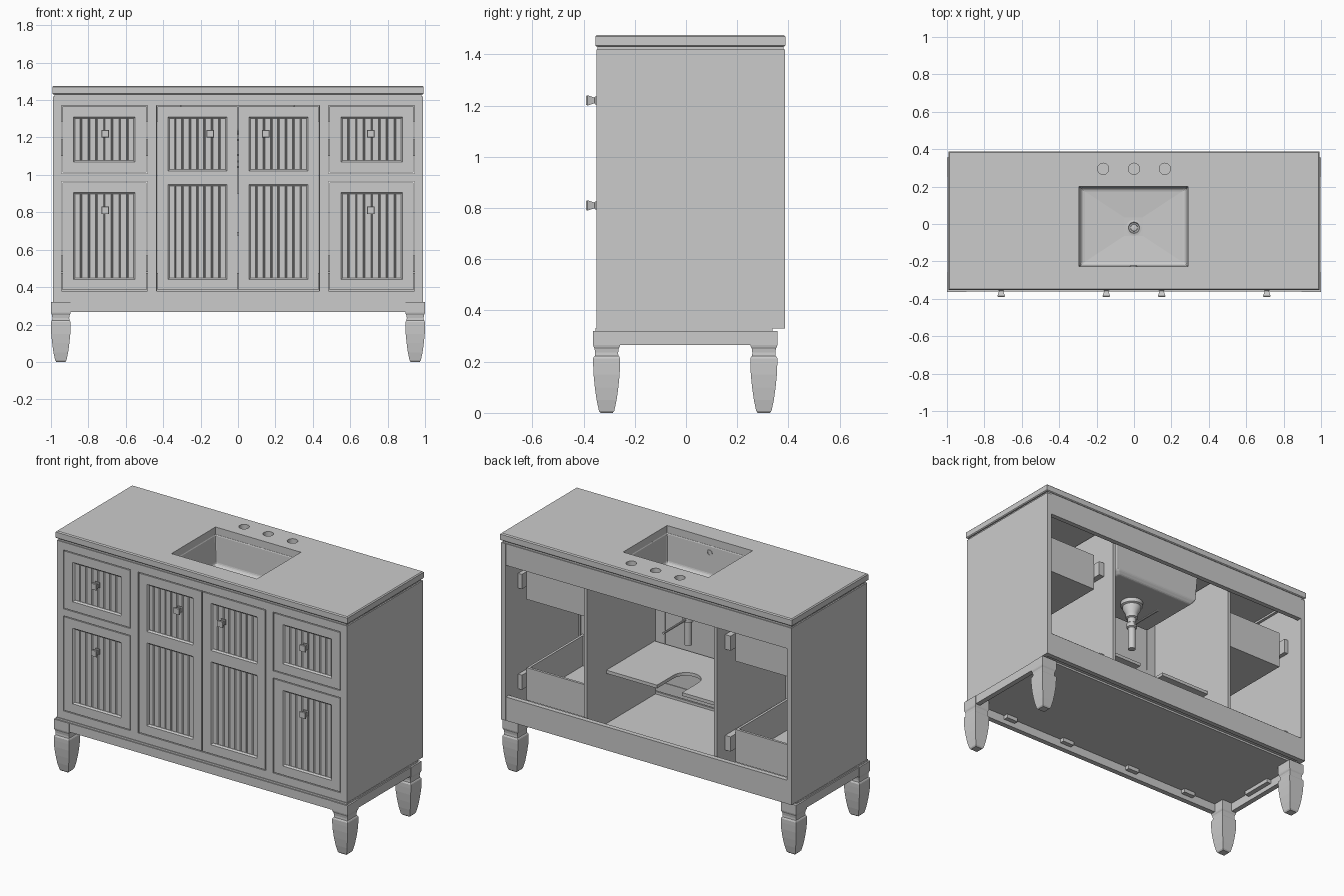
import bpy, bmesh, math

if "Cube" in bpy.data.objects:
    bpy.data.objects.remove(bpy.data.objects["Cube"])


def make(name, bm, smooth=False, bevel=0):
    bmesh.ops.recalc_face_normals(bm, faces=bm.faces)
    me = bpy.data.meshes.new(name)
    bm.to_mesh(me)
    bm.free()
    ob = bpy.data.objects.new(name, me)
    bpy.context.collection.objects.link(ob)
    if bevel:
        m = ob.modifiers.new("Bevel", 'BEVEL')
        m.width, m.segments, m.limit_method = bevel, 2, 'ANGLE'
    if smooth:
        bpy.ops.object.select_all(action='DESELECT')
        ob.select_set(True)
        bpy.context.view_layer.objects.active = ob
        bpy.ops.object.shade_smooth_by_angle(angle=math.radians(35))
    return ob


def loft(name, loops, ring=False, **kw):
    """Skin a list of point loops; ring joins last to first, otherwise caps."""
    bm = bmesh.new()
    vs = [[bm.verts.new(p) for p in lp] for lp in loops]
    n = len(vs[0])
    pairs = list(zip(vs, vs[1:])) + ([(vs[-1], vs[0])] if ring else [])
    for a, b in pairs:
        for i in range(n):
            j = (i + 1) % n
            bm.faces.new((a[i], a[j], b[j], b[i]))
    if not ring:
        bm.faces.new(vs[0])
        bm.faces.new(vs[-1])
    return make(name, bm, **kw)


def flat(x0, x1, y0, y1, z):      # horizontal rectangle
    return [(x0, y0, z), (x1, y0, z), (x1, y1, z), (x0, y1, z)]


def upright(x0, x1, z0, z1, y):   # front facing rectangle
    return [(x0, y, z0), (x1, y, z0), (x1, y, z1), (x0, y, z1)]


def box(name, x0, x1, y0, y1, z0, z1, **kw):
    return loft(name, [flat(x0, x1, y0, y1, z0), flat(x0, x1, y0, y1, z1)], **kw)


def side_box(name, s, x0, x1, *rest):
    a, b = sorted((s * x0, s * x1))
    return box(name, a, b, *rest)


def lathe(name, prof, x, y, n=24):
    return loft(name, [[(x + r * math.cos(k * math.tau / n), y + r * math.sin(k * math.tau / n), z)
                        for k in range(n)] for r, z in prof], smooth=True)


def cut(target, cutters):
    bpy.context.view_layer.objects.active = target
    for c in cutters:
        m = target.modifiers.new("Cut", 'BOOLEAN')
        m.object, m.operation, m.solver = c, 'DIFFERENCE', 'EXACT'
        bpy.ops.object.modifier_apply(modifier=m.name)
        bpy.data.objects.remove(c)


F = -0.35   # front plane of the cabinet


def framed_panel(name, outer, inner):
    """Mitred frame with stepped moulding around a grooved board."""
    x0, x1, z0, z1 = outer
    a0, a1, b0, b1 = inner
    e = 0.008
    loft(name + "_frame", [upright(x0, x1, z0, z1, F + 0.03), upright(x0, x1, z0, z1, F),
                           upright(a0, a1, b0, b1, F),
                           upright(a0 + .002, a1 - .002, b0 + .002, b1 - .002, F + 0.005),
                           upright(a0 + e, a1 - e, b0 + e, b1 - e, F + 0.010),
                           upright(a0 + e, a1 - e, b0 + e, b1 - e, F + 0.03)], ring=True)
    front, back, n = F + 0.012, F + 0.026, 8
    prof = [(a0, front)]
    for k in range(1, n):
        x = a0 + (a1 - a0) * k / n
        prof += [(x - .005, front), (x - .003, front + .004), (x, front),
                 (x + .003, front + .004), (x + .005, front)]
    prof += [(a1, front), (a1, back), (a0, back)]
    loft(name + "_beadboard", [[(x, y, z) for x, y in prof] for z in (b0, b1)])


def knob(name, x, z):
    loft(name, [upright(x - h, x + h, z - h, z + h, y) for y, h in
                ((F, .016), (F - .005, .016), (F - .007, .011), (F - .014, .013),
                 (F - .034, .020), (F - .04, .018))])


# Countertop with softened edges, sink opening and tap holes
top = loft("countertop", [flat(-.993 + i, .993 - i, -.354 + i, .388 - i, z) for i, z in
                          ((.005, 1.43), (0, 1.435), (0, 1.469), (.006, 1.475))])
cutters = [box("sink_cutter", -.293, .288, -.228, .2, 1.3, 1.6)]
cutters += [lathe("tap_cutter", [(.03, 1.3), (.03, 1.6)], x, .295) for x in (-.165, 0, .165)]
cut(top, cutters)

# Build-up strip below the countertop
loft("counter_strip", [flat(-.98, .98, F + .005, .38, 1.418), flat(-.98, .98, F + .005, .38, 1.431),
                       flat(-.94, .94, F + .045, .34, 1.431), flat(-.94, .94, F + .045, .34, 1.418)], ring=True)

# Undermount basin
cx, cy = -.0025, -.014


def bas(hx, hy, z):
    return flat(cx - hx, cx + hx, cy - hy, cy + hy, z)


loft("sink_basin", [bas(.275, .2, 1.215), bas(.298, .22, 1.24), bas(.308, .23, 1.41), bas(.33, .25, 1.41),
                    bas(.33, .25, 1.43), bas(.291, .2145, 1.43), bas(.284, .207, 1.255),
                    bas(.27, .195, 1.243), bas(.05, .05, 1.232)], bevel=.008)
loft("overflow_ring", [[(cx + r * math.cos(k * math.tau / 16), y, 1.385 + r * math.sin(k * math.tau / 16))
                        for k in range(16)] for r, y in
                       ((.018, -.228), (.018, -.223), (.012, -.223), (.012, -.226))])

# Drain and waste pipe
lathe("drain_flange", [(.042, 1.225), (.042, 1.236), (.03, 1.238), (.027, 1.232), (.02, 1.232),
                       (.018, 1.240), (.008, 1.242)], 0, -.02)
lathe("drain_pipe", [(.066, 1.217), (.066, 1.19), (.055, 1.185), (.055, 1.17), (.036, 1.135), (.036, 1.11),
                     (.026, 1.105), (.026, 1.075), (.031, 1.07), (.031, 1.045), (.022, 1.04), (.022, .9)], 0, -.02)
loft("drain_rod", [[(.007 * math.cos(k * math.tau / 10), y, 1.06 + .007 * math.sin(k * math.tau / 10))
                    for k in range(10)] for y in (-.02, .22)], smooth=True)

# Carcass
box("cabinet_bottom", -.96, .96, F + .02, .36, .335, .365)
box("back_top_rail", -.96, .96, .355, .385, 1.285, 1.418)
box("back_bottom_rail", -.96, .96, .355, .385, .33, .475)
box("front_top_rail", -.945, .945, F, F + .03, 1.37, 1.418)
box("front_bottom_rail", -.945, .945, F, F + .03, .33, .38)

# Middle shelf with pipe notch
shelf = box("shelf", -.43, .43, -.31, .16, .675, .695)
cut(shelf, [lathe("notch_round", [(.085, .6), (.085, .8)], 0, 0), box("notch_slot", -.085, .085, 0, .3, .6, .8)])

for s, side in ((-1, "left"), (1, "right")):
    side_box(side + "_side_panel", s, .957, .988, F, .386, .33, 1.418)
    side_box(side + "_divider", s, .432, .452, F + .03, .345, .365, 1.418)
    side_box(side + "_outer_stile", s, .944, .986, F, F + .03, .33, 1.418)
    side_box(side + "_inner_stile", s, .435, .485, F, F + .03, .38, 1.37)
    side_box(side + "_drawer_rail", s, .485, .944, F, F + .03, .965, 1.008)

    # Drawer fronts and doors
    def span(a, b):
        return tuple(sorted((s * a, s * b)))
    for part, z0, z1 in (("upper", 1.013, 1.365), ("lower", .385, .960)):
        framed_panel(f"{side}_{part}_drawer", span(.49, .939) + (z0, z1),
                     span(.55, .88) + (z0 + .055, z1 - .055))
    framed_panel(side + "_door_upper", span(.003, .430) + (.985, 1.365), span(.06, .375) + (1.02, 1.31))
    framed_panel(side + "_door_lower", span(.003, .430) + (.385, .985), span(.06, .375) + (.44, .95))
    for part, x, z in (("upper_drawer", .71, 1.22), ("lower_drawer", .71, .81), ("door", .148, 1.22)):
        knob(f"{side}_{part}_knob", s * x, z)

    # Open drawer boxes with their runners
    for part, z0, z1, r0 in (("upper", 1.02, 1.25, 1.1), ("lower", .4, .6, .48)):
        a, b = span(.49, .93)
        t, y0, y1 = .015, F + .03, .22
        loft(f"{side}_{part}_drawer_box", [flat(a, b, y0, y1, z0), flat(a, b, y0, y1, z1),
                                           flat(a + t, b - t, y0 + t, y1 - t, z1),
                                           flat(a + t, b - t, y0 + t, y1 - t, z0 + t)])
        side_box(f"{side}_{part}_inner_runner", s, .452, .489, F + .04, .265, r0, r0 + .09)
        side_box(f"{side}_{part}_outer_runner", s, .931, .957, F + .04, .265, r0, r0 + .09)

    # Corner blocks under the top, at the back
    side_box(side + "_corner_block", s, .89, .957, .29, .355, 1.39, 1.418)

    # Base apron, cleats and tapered legs
    side_box(side + "_apron", s, .965, .997, -.27, .26, .266, .32)
    side_box(side + "_apron_cleat", s, .935, .965, -.1, .1, .295, .32)
    for x in (.25, .68):
        side_box(side + "_front_cleat", s, x - .04, x + .04, -.328, -.3, .295, .32)
    for pos, y in (("front", -.31), ("back", .304)):
        x = s * .9475
        loft(f"{side}_{pos}_leg", [flat(x - h, x + h, y - h, y + h, z) for z, h in
             ((0, .024), (.008, .030), (.05, .039), (.10, .046), (.15, .051), (.19, .0525), (.213, .0525),
              (.219, .050), (.222, .046), (.235, .045), (.25, .047), (.258, .051), (.265, .0525), (.32, .0525))])

box("front_apron", -.9, .9, -.36, -.328, .266, .32)
box("base_plate", -.99, .99, -.354, .337, .319, .331)
